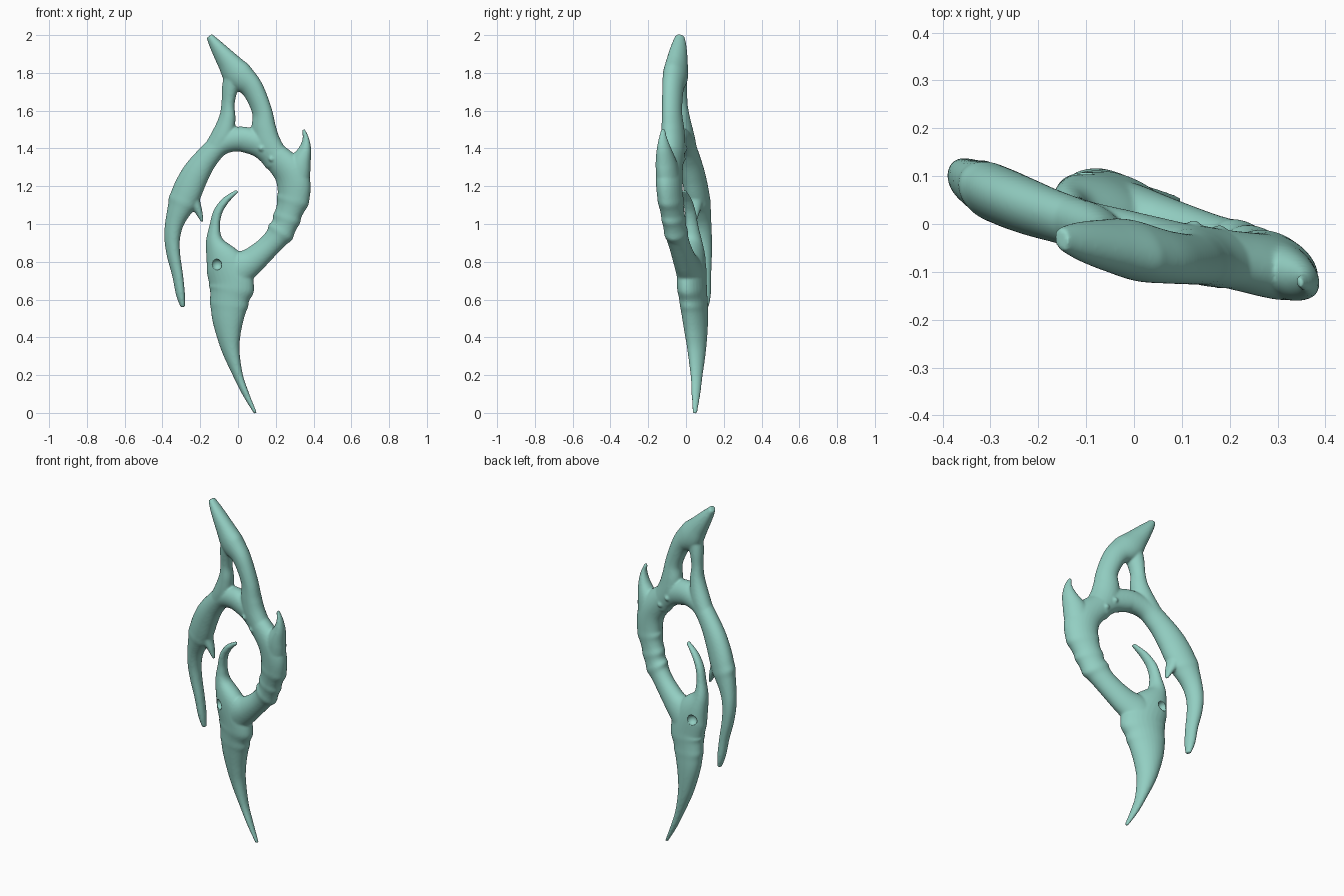
import bpy, bmesh, math
from mathutils import Vector

if "Cube" in bpy.data.objects:
    bpy.data.objects.remove(bpy.data.objects["Cube"])

SIDES, STEPS = 28, 12


def plane_y(x, z):
    # the whole ornament lies in a slightly turned and tipped plane
    return -0.25 * x - 0.07 * (z - 1)


def depth(w):
    # half thickness for a given half width
    return 0.083 * (1 - math.exp(-w / 0.055))


# swollen wrinkles: x, z, amount
RIDGES = [(0.25, 1.03, .008), (0.225, 0.955, .009), (0.29, 1.12, .006),
          (-0.04, 0.655, .007), (-0.05, 0.57, .004), (-0.29, 1.11, .005)]


def spline(pts):
    p = [Vector(q) for q in pts]
    p = [2 * p[0] - p[1]] + p + [2 * p[-1] - p[-2]]
    out = []
    for i in range(1, len(p) - 2):
        a, b, c, d = p[i - 1:i + 3]
        for k in range(STEPS):
            t = k / STEPS
            out.append(0.5 * (2 * b + (c - a) * t + (2 * a - 5 * b + 4 * c - d) * t * t
                              + (3 * b - a - 3 * c + d) * t ** 3))
    out.append(p[-2])
    return out


def limb(bm, pts):
    # oval tube through stations (x, z, half width)
    path = spline(pts)
    rings = []
    for i, s in enumerate(path):
        a, b = path[max(i - 1, 0)], path[min(i + 1, len(path) - 1)]
        tx, tz = b.x - a.x, b.y - a.y
        n = math.hypot(tx, tz)
        nx, nz = -tz / n, tx / n
        w = max(s.z, 0.007)
        for rx, rz, amt in RIDGES:
            w += amt * math.exp(-((s.x - rx) ** 2 + (s.y - rz) ** 2) / 0.0004)
        d = depth(w)
        ring = []
        for k in range(SIDES):
            t = 2 * math.pi * k / SIDES
            x, z = s.x + nx * w * math.cos(t), s.y + nz * w * math.cos(t)
            ring.append(bm.verts.new((x, plane_y(x, z) + d * math.sin(t), z)))
        rings.append(ring)
    for r, q in zip(rings, rings[1:]):
        for k in range(SIDES):
            j = (k + 1) % SIDES
            bm.faces.new((r[k], r[j], q[j], q[k]))
    bm.faces.new(rings[0][::-1])
    bm.faces.new(rings[-1])


def ball(bm, x, z, r, off):
    ret = bmesh.ops.create_icosphere(bm, subdivisions=3, radius=r)
    bmesh.ops.translate(bm, verts=ret["verts"], vec=(x, plane_y(x, z) + off, z))


def make(name, bm):
    bmesh.ops.recalc_face_normals(bm, faces=bm.faces)
    me = bpy.data.meshes.new(name)
    bm.to_mesh(me)
    bm.free()
    ob = bpy.data.objects.new(name, me)
    bpy.context.collection.objects.link(ob)
    return ob


bm = bmesh.new()
# left drooping arm, up over the ring and down the right side into the body
limb(bm, [(-.292, .56, .012), (-.305, .63, .024), (-.32, .73, .029), (-.342, .84, .036),
          (-.348, .93, .042), (-.332, 1.02, .052), (-.283, 1.14, .077), (-.23, 1.255, .074),
          (-.165, 1.35, .062), (-.09, 1.422, .058), (.013, 1.45, .066), (.12, 1.422, .066)])
limb(bm, [(.013, 1.45, .064), (.12, 1.415, .066), (.21, 1.345, .075), (.282, 1.26, .088),
          (.296, 1.16, .086), (.265, 1.05, .07), (.23, .965, .066), (.165, .885, .06),
          (.075, .805, .072), (0, .755, .095), (-.04, .69, .09)])
# lower spike, body and the hooked horn inside the ring
limb(bm, [(.093, -.003, .008), (.04, .103, .018), (0, .2, .026), (-.037, .325, .046),
          (-.05, .416, .065), (-.053, .506, .086), (-.045, .6, .103), (-.035, .69, .117),
          (-.07, .79, .104), (-.122, .9, .05), (-.124, .983, .029), (-.108, 1.06, .024),
          (-.074, 1.115, .02), (-.04, 1.147, .015), (-.003, 1.175, .009)])
# crest blade running into the right strut
limb(bm, [(-.152, 1.995, .018), (-.113, 1.94, .036), (-.055, 1.862, .058), (.0, 1.79, .078),
          (.062, 1.735, .062), (.1, 1.67, .055), (.13, 1.585, .054), (.137, 1.5, .067),
          (.155, 1.42, .075), (.21, 1.33, .07)])
# left strut of the crest
limb(bm, [(-.015, 1.82, .055), (-.042, 1.72, .043), (-.053, 1.634, .035),
          (-.058, 1.555, .045), (-.085, 1.46, .06), (-.13, 1.39, .055)])
# small horn on the right shoulder
limb(bm, [(.346, 1.5, .008), (.359, 1.45, .018), (.353, 1.39, .036), (.325, 1.315, .062),
          (.305, 1.24, .075)])
# small barb under the left arm
limb(bm, [(-.189, 1.012, .007), (-.208, 1.065, .02), (-.235, 1.12, .036), (-.25, 1.18, .05)])
# warts on both faces of the ring
for x, z in ((.125, 1.4), (.178, 1.345)):
    for side in (-1, 1):
        ball(bm, x, z, .016, side * .052)
body = make("ornament_body", bm)

# round pits on both faces of the body
bm = bmesh.new()
for side in (-1, 1):
    ball(bm, -.112, .785, .029, side * .062)
pit = make("pit_cutter", bm)
pit.hide_render = True
pit.hide_set(True)

rm = body.modifiers.new("fuse", 'REMESH')
rm.mode = 'VOXEL'
rm.voxel_size = 0.006
rm.use_smooth_shade = True
sm = body.modifiers.new("soften", 'SMOOTH')
sm.factor = 0.5
sm.iterations = 6
bo = body.modifiers.new("pits", 'BOOLEAN')
bo.operation = 'DIFFERENCE'
bo.solver = 'EXACT'
bo.object = pit
for p in body.data.polygons:
    p.use_smooth = True
for p in pit.data.polygons:
    p.use_smooth = True

# teal surface
mat = bpy.data.materials.new("teal")
mat.diffuse_color = (0.29, 0.62, 0.54, 1)
mat.use_nodes = True
mat.node_tree.nodes["Principled BSDF"].inputs["Base Color"].default_value = mat.diffuse_color
body.data.materials.append(mat)
